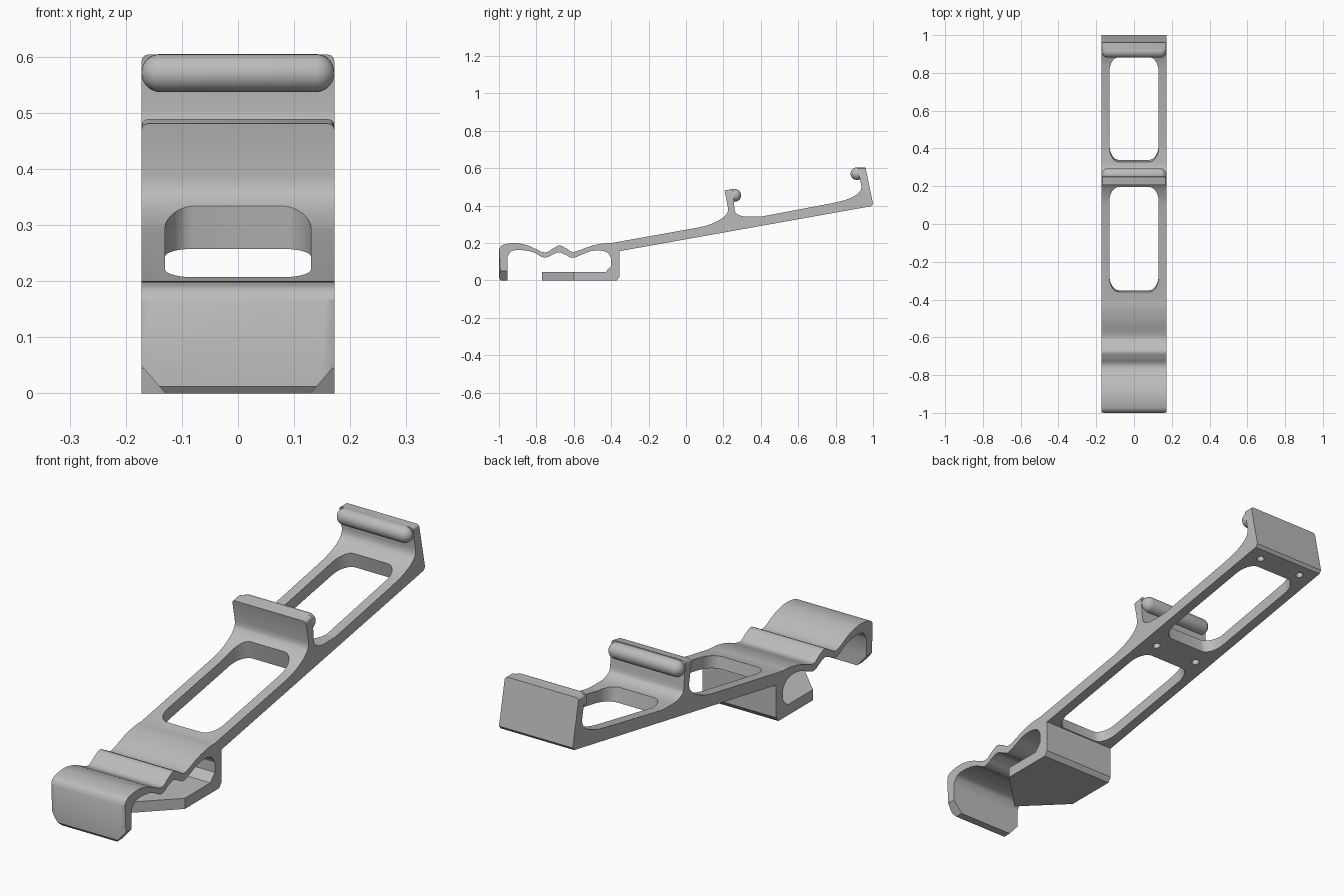
import bpy, bmesh, math
from mathutils import Vector, Matrix

HALF = 0.172
TILT = math.radians(10.2)

old = bpy.data.objects.get("Cube")
if old:
    bpy.data.objects.remove(old, do_unlink=True)

grey = bpy.data.materials.new("plain_grey")
grey.use_nodes = True
colour = (0.5, 0.5, 0.5, 1)
grey.diffuse_color = colour
grey.node_tree.nodes["Principled BSDF"].inputs["Base Color"].default_value = colour


def spline(pts, steps=5):
    """Smooth path through the given points."""
    p = [Vector(q) for q in pts]
    p = [p[0]] + p + [p[-1]]
    out = []
    for a, b, c, d in zip(p, p[1:], p[2:], p[3:]):
        for i in range(steps):
            t = i / steps
            out.append((2 * b + (c - a) * t + (2 * a - 5 * b + 4 * c - d) * t * t
                        + (3 * b - a - 3 * c + d) * t ** 3) / 2)
    return out + [p[-1]]


def prism(pts, place, a, b):
    """Extrude a 2D outline from a to b; place maps (u, v, depth) to 3D."""
    bm = bmesh.new()
    rings = [[bm.verts.new(place(p[0], p[1], w)) for p in pts] for w in (a, b)]
    bm.faces.new(rings[0])
    bm.faces.new(rings[1][::-1])
    n = len(pts)
    for i in range(n):
        j = (i + 1) % n
        bm.faces.new((rings[0][i], rings[1][i], rings[1][j], rings[0][j]))
    bmesh.ops.recalc_face_normals(bm, faces=bm.faces)
    return bm


def to_object(bm, name):
    mesh = bpy.data.meshes.new(name)
    bm.to_mesh(mesh)
    bm.free()
    mesh.materials.append(grey)
    ob = bpy.data.objects.new(name, mesh)
    bpy.context.collection.objects.link(ob)
    return ob


def activate(ob):
    bpy.ops.object.select_all(action="DESELECT")
    ob.select_set(True)
    bpy.context.view_layer.objects.active = ob


def cut(target, bm):
    cutter = to_object(bm, "cutter")
    cutter.hide_render = True
    mod = target.modifiers.new("cut", "BOOLEAN")
    mod.operation, mod.solver, mod.object = "DIFFERENCE", "EXACT", cutter
    activate(target)
    bpy.ops.object.modifier_apply(modifier=mod.name)
    bpy.data.objects.remove(cutter, do_unlink=True)


# Side profile (y, z), clockwise from the front lip
grip_top = spline([(-1, .165), (-.98, .19), (-.91, .2), (-.84, .185), (-.757, .15),
                   (-.71, .172), (-.676, .187), (-.64, .172), (-.6, .153),
                   (-.515, .182), (-.45, .197), (-.4, .2)])
mid_front = spline([(.07, .284), (.13, .3), (.19, .33), (.22, .36), (.225, .385)])
mid_back = spline([(.257, .41), (.262, .37), (.275, .355), (.313, .342), (.404, .342)])
end_front = spline([(.78, .413), (.85, .43), (.906, .455), (.932, .48), (.938, .503)])
grip_under = spline([(-.4, .12), (-.42, .148), (-.46, .16), (-.515, .155), (-.6, .122),
                     (-.64, .135), (-.676, .15), (-.71, .14), (-.757, .122), (-.82, .152),
                     (-.89, .163), (-.935, .155), (-.955, .125)])
profile = ([(-.99, 0), (-1, .012)] + grip_top + mid_front
           + [(.206, .481), (.25, .489)] + mid_back + end_front
           + [(.918, .604), (.96, .604), (1, .41), (.99, .397), (-.355, .157),
              (-.355, .02), (-.37, 0), (-.77, 0), (-.77, .045), (-.43, .045), (-.4, .078)]
           + grip_under + [(-.955, 0)])

bm = prism(profile, lambda y, z, x: (x, y, z), -HALF, HALF)


def softened(edge, lip):
    a, b = (v.co for v in edge.verts)
    if abs(a.x - b.x) > .01:
        return False
    if lip:
        return max(a.y, b.y) < -.999 and abs(a.z - b.z) > .1
    return (a.z > .6 and b.z > .6) or (abs(a.z - .485) < .006 and abs(b.z - .485) < .006
                                      and max(a.y, b.y) < .3)


# Chamfer the lip sides and the upper corners of both posts
for lip, size in ((True, .018), (False, .012)):
    edges = [e for e in bm.edges if softened(e, lip)]
    bmesh.ops.bevel(bm, geom=edges, offset=size, segments=1 if lip else 3,
                    profile=.5, affect="EDGES")
body = to_object(bm, "bracket_body")

# Rounded windows through the sloping arm
for y0, y1 in ((-.355, .205), (.335, .89)):
    cy = (y0 + y1) / 2
    centre = Vector((0, cy, .245 + cy * .179))
    frame = Matrix.Translation(centre) @ Matrix.Rotation(TILT, 4, "X")
    half_len = (y1 - y0) / 2 / math.cos(TILT)
    outline = []
    for sx, sy, start in ((1, 1, 0), (-1, 1, 90), (-1, -1, 180), (1, -1, 270)):
        for i in range(9):
            t = math.radians(start + i * 90 / 8)
            outline.append((sx * .08 + .05 * math.cos(t),
                            sy * (half_len - .08) + .08 * math.sin(t)))
    cut(body, prism(outline, lambda u, v, w: frame @ Vector((u, v, w)), -.09, .12))

for s in (-1, 1):
    # Pointed front of the foot plate
    cut(body, prism([(0, -.77), (s * .2, -.572), (s * .2, -.85), (0, -.85)],
                    lambda x, y, z: (x, y, z), -.02, .07))
    # Lower corners of the front lip
    cut(body, prism([(s * .121, -.01), (s * .181, .06), (s * .2, .06), (s * .2, -.01)],
                    lambda x, z, y: (x, y, z), -1.1, -.9))
    # Blind holes on the underside
    for y in (.27, .94):
        ring = [(s * .105 + .015 * math.cos(k * math.pi / 8),
                 y + .015 * math.sin(k * math.pi / 8)) for k in range(16)]
        base = .22 + y * .179
        cut(body, prism(ring, lambda u, v, w: (u, v, w), base - .04, base + .055))


# Round bars along the post tops
def round_bar(name, y, z, r=.034):
    bm = bmesh.new()
    bmesh.ops.create_uvsphere(bm, u_segments=28, v_segments=15, radius=r,
                              matrix=Matrix.Rotation(math.pi / 2, 4, "Y"))
    for v in bm.verts:
        v.co.x += math.copysign(HALF - r, v.co.x)
        v.co += Vector((0, y, z))
    return to_object(bm, name)


parts = [body, round_bar("middle_bar", .261, .455), round_bar("end_bar", .914, .571)]
for ob in parts:
    activate(ob)
    bpy.ops.object.shade_smooth_by_angle(angle=math.radians(30))
